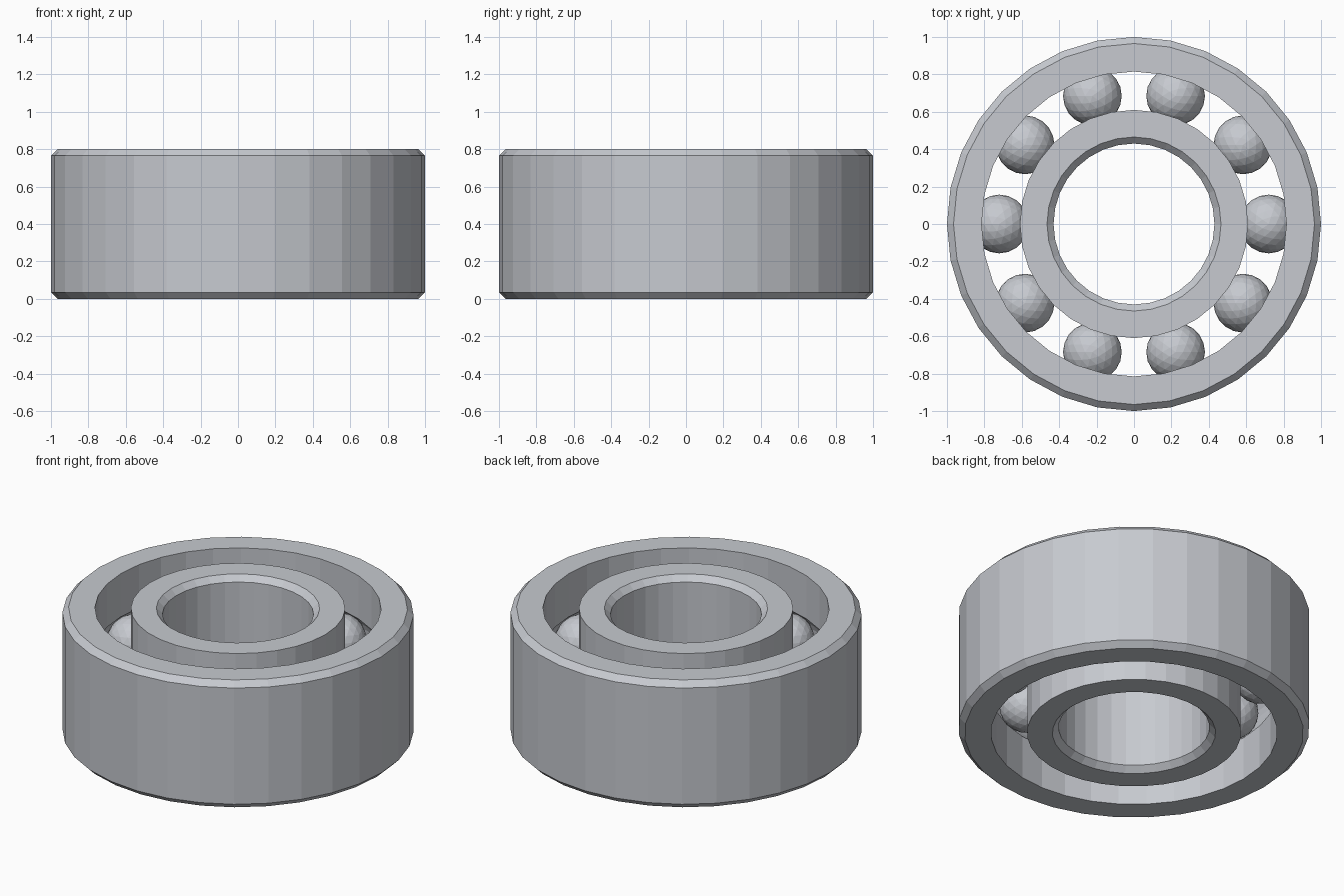
import bpy, bmesh, math

cube = bpy.data.objects.get("Cube")
if cube:
    bpy.data.objects.remove(cube, do_unlink=True)

HEIGHT, CHAMFER = 0.8, 0.035
PITCH, BALL_R, GROOVE_R = 0.72, 0.157, 0.16
SIDES, BALLS = 32, 10

steel = bpy.data.materials.new("brushed_steel")
steel.use_nodes = True
colour = (0.57, 0.59, 0.63, 1)
steel.diffuse_color = colour
steel.node_tree.nodes["Principled BSDF"].inputs["Base Color"].default_value = colour


def finish(name, bm):
    bmesh.ops.recalc_face_normals(bm, faces=bm.faces)
    mesh = bpy.data.meshes.new(name)
    bm.to_mesh(mesh)
    bm.free()
    mesh.materials.append(steel)
    obj = bpy.data.objects.new(name, mesh)
    bpy.context.collection.objects.link(obj)
    return obj


def ring(name, plain_r, race_r):
    """Lathed ring: chamfered on the plain wall, ball groove in the race wall."""
    side = 1 if race_r > PITCH else -1
    mid = HEIGHT / 2
    inset = plain_r - side * CHAMFER
    profile = [(race_r, 0), (inset, 0), (plain_r, CHAMFER),
               (plain_r, HEIGHT - CHAMFER), (inset, HEIGHT), (race_r, HEIGHT)]
    # Circular arc of the groove, from top to bottom
    half = math.acos(abs(race_r - PITCH) / GROOVE_R)
    steps = 8
    for i in range(steps + 1):
        a = half - 2 * half * i / steps
        profile.append((PITCH + side * GROOVE_R * math.cos(a),
                        mid + GROOVE_R * math.sin(a)))
    bm = bmesh.new()
    loops = []
    for s in range(SIDES):
        t = math.tau * s / SIDES
        loops.append([bm.verts.new((r * math.cos(t), r * math.sin(t), z))
                      for r, z in profile])
    n = len(profile)
    for s in range(SIDES):
        a, b = loops[s], loops[(s + 1) % SIDES]
        for k in range(n):
            j = (k + 1) % n
            bm.faces.new((a[k], b[k], b[j], a[j]))
    return finish(name, bm)


# Races
ring("outer_ring", 1.0, 0.815)
ring("inner_ring", 0.43, 0.61)

# Faceted balls spaced around the groove
bm = bmesh.new()
bmesh.ops.create_icosphere(bm, subdivisions=3, radius=BALL_R)
first = finish("ball_1", bm)
for i in range(BALLS):
    ball = first if i == 0 else bpy.data.objects.new(f"ball_{i + 1}", first.data)
    if i:
        bpy.context.collection.objects.link(ball)
    t = math.tau * i / BALLS
    ball.location = (PITCH * math.cos(t), PITCH * math.sin(t), HEIGHT / 2)
    ball.rotation_euler.z = t
